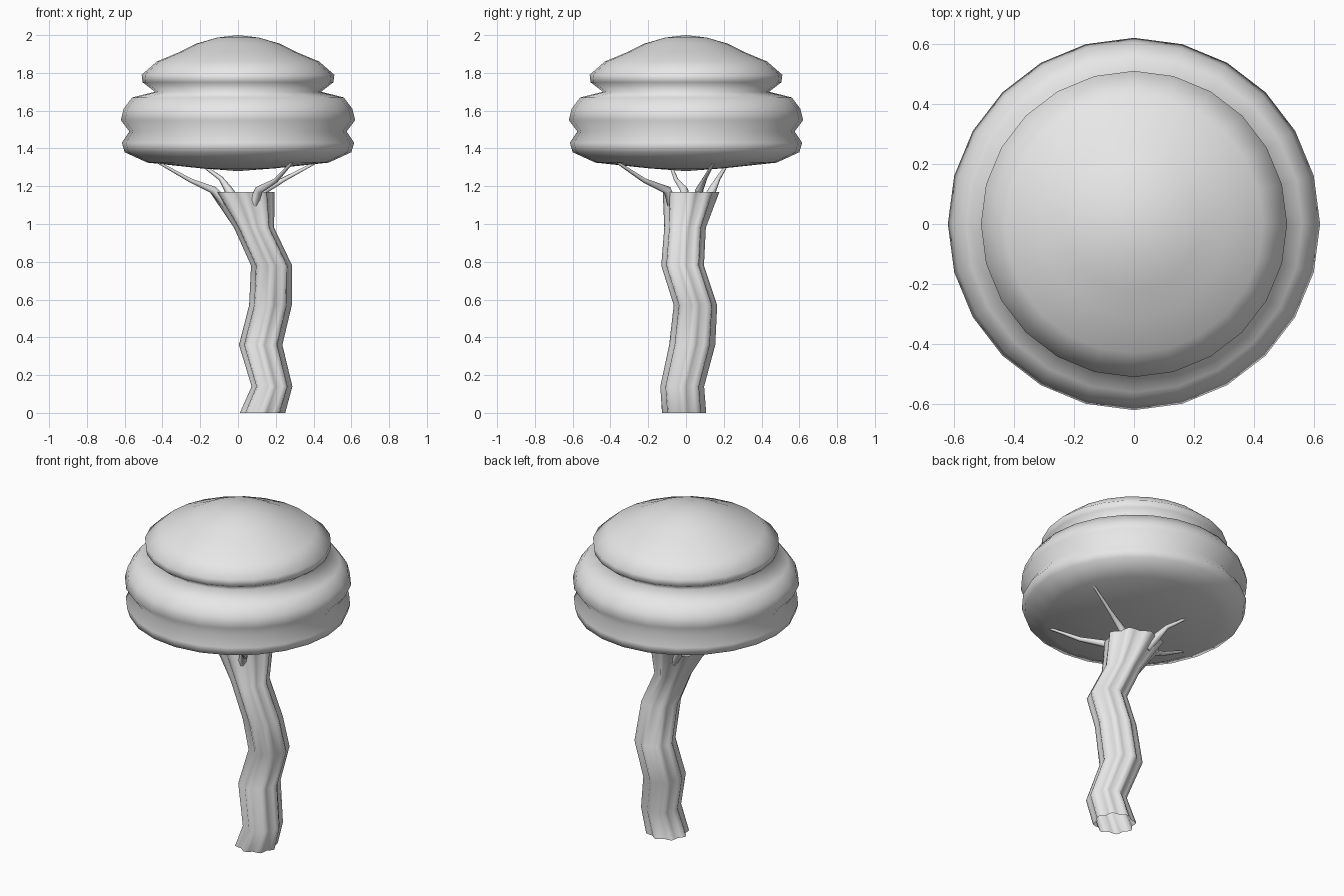
import bpy
import math

cube = bpy.data.objects.get("Cube")
if cube:
    bpy.data.objects.remove(cube, do_unlink=True)

grey = bpy.data.materials.new("plain grey")
grey.use_nodes = True
grey.diffuse_color = (0.8, 0.8, 0.8, 1)
grey.node_tree.nodes["Principled BSDF"].inputs["Base Color"].default_value = (0.8, 0.8, 0.8, 1)


def skin_rings(name, rings, start=None, end=None):
    """Bridge equal rings of points, optionally closing an end to a pole."""
    n = len(rings[0])
    verts = [p for ring in rings for p in ring]
    faces = []
    for r in range(len(rings) - 1):
        for i in range(n):
            a, b = r * n + i, r * n + (i + 1) % n
            faces.append((a, b, b + n, a + n))
    if start:
        verts.append(start)
        faces += [((i + 1) % n, i, len(verts) - 1) for i in range(n)]
    if end:
        verts.append(end)
        base = n * (len(rings) - 1)
        faces += [(base + i, base + (i + 1) % n, len(verts) - 1) for i in range(n)]
    mesh = bpy.data.meshes.new(name)
    mesh.from_pydata(verts, [], faces)
    mesh.materials.append(grey)
    mesh.shade_smooth()
    obj = bpy.data.objects.new(name, mesh)
    bpy.context.collection.objects.link(obj)
    return obj


def ring(cx, cy, z, rx, ry, n, lobes=0, depth=0.0):
    points = []
    for i in range(n):
        a = math.tau * i / n
        k = 1 - depth * (1 - math.cos(lobes * a)) / 2
        points.append((cx + rx * k * math.cos(a), cy + ry * k * math.sin(a), z))
    return points


# Canopy: a lathed stack of three bulging tiers
profile = [(0.20, 1.295), (0.48, 1.325), (0.60, 1.38), (0.615, 1.43),
           (0.575, 1.49), (0.62, 1.55), (0.605, 1.61), (0.56, 1.67),
           (0.44, 1.70), (0.505, 1.75), (0.51, 1.79), (0.43, 1.86),
           (0.31, 1.91), (0.22, 1.955), (0.11, 1.987)]
skin_rings("canopy", [ring(0, 0, z, r, r, 24) for r, z in profile],
           start=(0, 0, 1.28), end=(0, 0, 2.0))

# Trunk: open fluted tube that zigzags and flares at the top
# Each level: centre x, centre y, height, radius x, radius y
levels = [(0.13, -0.01, 0, 0.12, 0.117), (0.18, -0.02, 0.14, 0.108, 0.116),
          (0.12, 0.033, 0.36, 0.115, 0.122), (0.172, 0.05, 0.57, 0.113, 0.115),
          (0.178, -0.018, 0.78, 0.109, 0.113), (0.085, -0.005, 0.98, 0.106, 0.11),
          (0.022, 0.027, 1.17, 0.172, 0.15)]
skin_rings("trunk", [ring(*lv, 32, 8, 0.17) for lv in levels])

# Branches: tapering limbs from the trunk rim into the canopy
paths = {
    "left_front_branch": [(0.08, -0.07, 1.1), (0.11, -0.1, 1.18), (0.2, -0.22, 1.23), (0.29, -0.37, 1.33)],
    "left_back_branch": [(0.1, 0.06, 1.1), (0.14, 0.07, 1.18), (0.25, 0.1, 1.24), (0.42, 0.15, 1.33)],
    "right_back_branch": [(0.0, 0.1, 1.1), (-0.05, 0.14, 1.18), (-0.09, 0.17, 1.24), (-0.2, 0.22, 1.32)],
    "right_front_branch": [(-0.06, 0.0, 1.1), (-0.13, -0.01, 1.18), (-0.25, -0.05, 1.23), (-0.43, -0.09, 1.33)],
}
for name, path in paths.items():
    curve = bpy.data.curves.new(name, "CURVE")
    curve.dimensions = "3D"
    curve.bevel_depth = 0.028
    curve.bevel_resolution = 1
    curve.use_fill_caps = True
    spline = curve.splines.new("POLY")
    spline.points.add(len(path) - 1)
    for point, co, radius in zip(spline.points, path, (1, 0.8, 0.45, 0.25)):
        point.co = (*co, 1)
        point.radius = radius
    spline.use_smooth = True
    curve.materials.append(grey)
    bpy.context.collection.objects.link(bpy.data.objects.new(name, curve))
